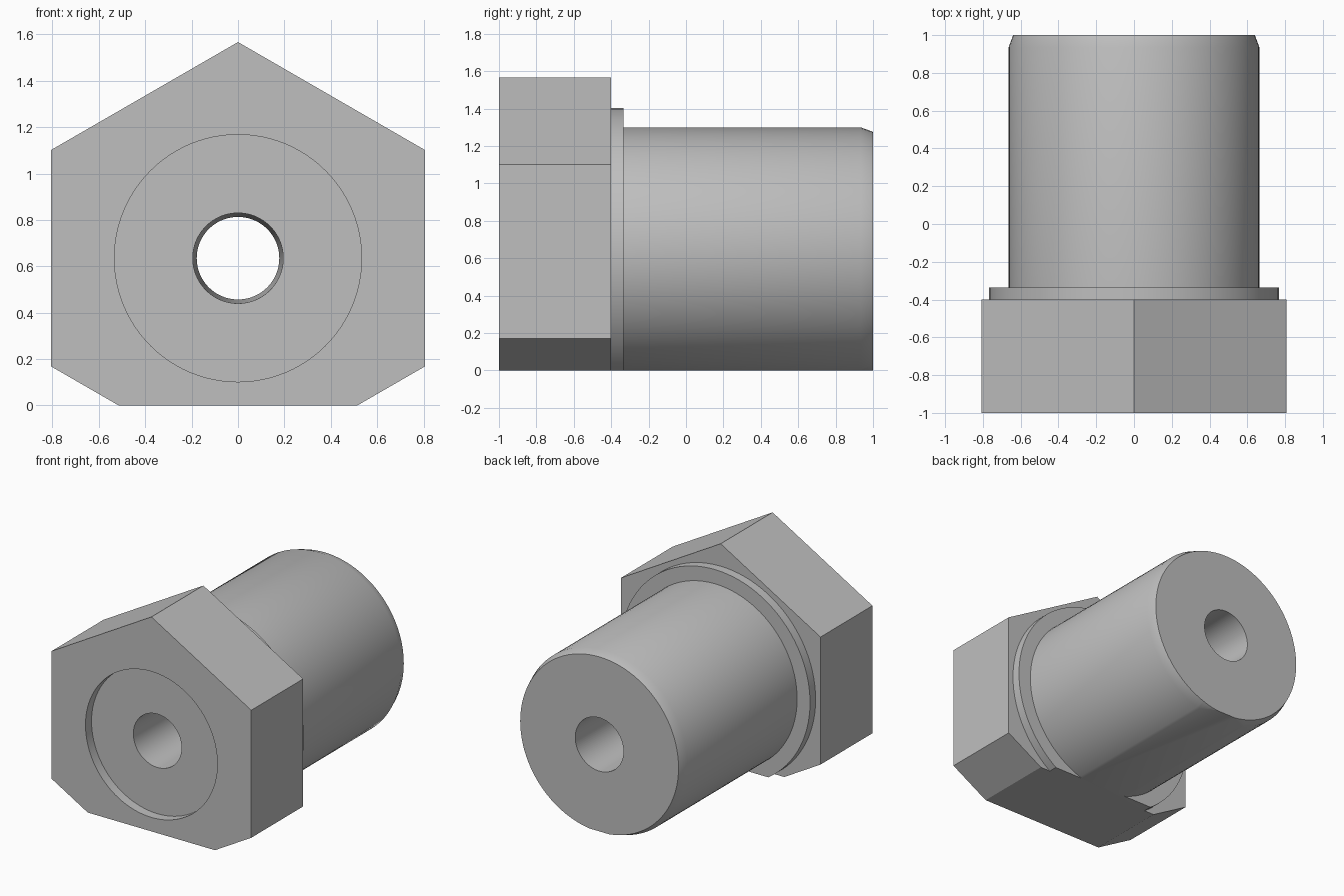
import bpy, bmesh, math
from mathutils import Matrix, Vector

default = bpy.data.objects.get("Cube")
if default:
    bpy.data.objects.remove(default)

AXIS_Z = 0.635      # height of the fitting's axis
SEGMENTS = 96

steel = bpy.data.materials.new("grey_steel")
steel.use_nodes = True
colour = (0.52, 0.52, 0.52, 1)
steel.diffuse_color = colour
steel.node_tree.nodes["Principled BSDF"].inputs["Base Color"].default_value = colour


def make_object(name, bm):
    bmesh.ops.recalc_face_normals(bm, faces=bm.faces)
    mesh = bpy.data.meshes.new(name)
    bm.to_mesh(mesh)
    bm.free()
    mesh.materials.append(steel)
    obj = bpy.data.objects.new(name, mesh)
    bpy.context.collection.objects.link(obj)
    return obj


def lathe(name, profile):
    """Turn a (radius, y) profile around the fitting's axis."""
    bm = bmesh.new()
    verts = [bm.verts.new((r, y, AXIS_Z)) for r, y in profile]
    edges = [bm.edges.new(pair) for pair in zip(verts, verts[1:])]
    bmesh.ops.spin(bm, geom=verts + edges, cent=(0, 0, AXIS_Z), axis=(0, 1, 0),
                   angle=math.tau, steps=SEGMENTS, use_merge=False)
    bmesh.ops.remove_doubles(bm, verts=bm.verts, dist=1e-5)
    return make_object(name, bm)


def combine(target, tool, operation):
    mod = target.modifiers.new(operation.title(), "BOOLEAN")
    mod.operation, mod.object, mod.solver = operation, tool, "EXACT"
    bpy.context.view_layer.objects.active = target
    bpy.ops.object.modifier_apply(modifier=mod.name)
    bpy.data.objects.remove(tool)


# Hexagonal head with one corner pointing up
bm = bmesh.new()
ring = [bm.verts.new((0.932 * math.sin(i * math.tau / 6), -1,
                      AXIS_Z + 0.932 * math.cos(i * math.tau / 6))) for i in range(6)]
face = bm.faces.new(ring)
grown = bmesh.ops.extrude_face_region(bm, geom=[face])["geom"]
bmesh.ops.translate(bm, vec=Vector((0, 0.6, 0)),
                    verts=[v for v in grown if isinstance(v, bmesh.types.BMVert)])
fitting = make_object("hex_fitting", bm)

# Collar and round stem with a chamfered end
stem = lathe("stem", [(0, -0.7), (0.768, -0.7), (0.768, -0.335), (0.664, -0.335),
                      (0.664, 0.935), (0.64, 1), (0, 1)])
combine(fitting, stem, "UNION")

# Shallow front recess and a bore that narrows slightly in the middle
bore = lathe("bore_cutter", [(0, -1.1), (0.533, -1.1), (0.533, -0.93), (0.195, -0.93),
                             (0.178, 0.03), (0.195, 1), (0.195, 1.1), (0, 1.1)])
combine(fitting, bore, "DIFFERENCE")

# Flat along the underside
bm = bmesh.new()
bmesh.ops.create_cube(bm, size=1, matrix=Matrix.Translation((0, 0, -0.5))
                      @ Matrix.Diagonal((3, 3, 1, 1)))
combine(fitting, make_object("underside_cutter", bm), "DIFFERENCE")

# Smooth the turned surfaces, keep the machined edges crisp
bpy.ops.object.select_all(action="DESELECT")
fitting.select_set(True)
bpy.context.view_layer.objects.active = fitting
bpy.ops.object.shade_smooth_by_angle(angle=math.radians(28))
